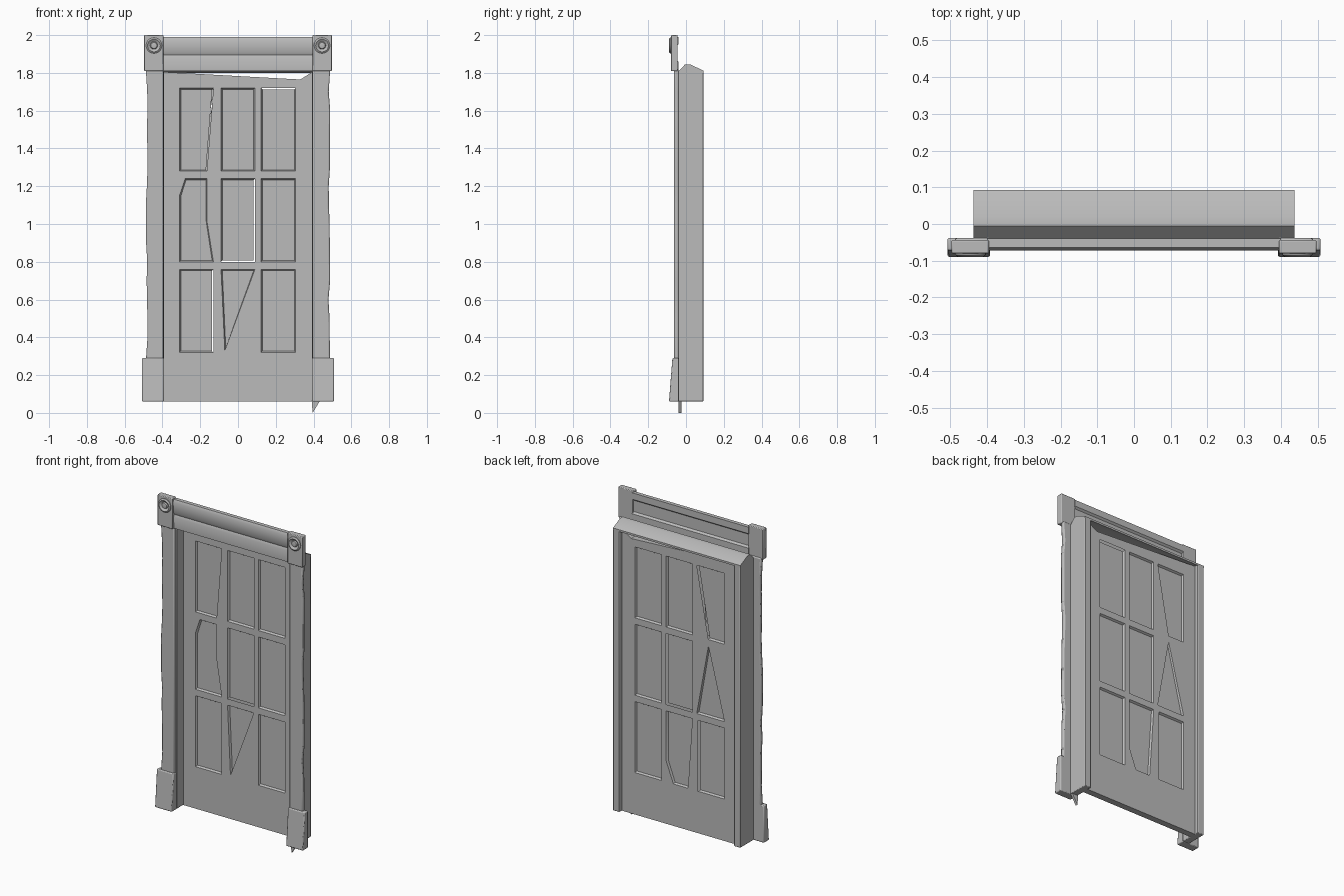
import bpy, bmesh, math, random

random.seed(4)
cube = bpy.data.objects.get("Cube")
if cube:
    bpy.data.objects.remove(cube, do_unlink=True)

grey = bpy.data.materials.new("plain grey")
grey.use_nodes = True
tone = (0.5, 0.5, 0.5, 1)
grey.diffuse_color = tone
grey.node_tree.nodes["Principled BSDF"].inputs["Base Color"].default_value = tone


def finish(name, bm, bevel=0.0):
    bmesh.ops.recalc_face_normals(bm, faces=bm.faces)
    mesh = bpy.data.meshes.new(name)
    bm.to_mesh(mesh)
    bm.free()
    mesh.materials.append(grey)
    mesh.shade_smooth()
    mesh.set_sharp_from_angle(angle=math.radians(35))
    ob = bpy.data.objects.new(name, mesh)
    bpy.context.collection.objects.link(ob)
    if bevel:
        mod = ob.modifiers.new("soft edges", 'BEVEL')
        mod.width = bevel
        mod.segments = 2
        mod.limit_method = 'ANGLE'


def prism(name, outline, axis, start, end, bevel=0.0):
    """Extrude a 2D outline along the x or y axis."""
    bm = bmesh.new()
    ends = []
    for t in (start, end):
        ends.append([bm.verts.new((t, p, q) if axis == 'x' else (p, t, q))
                     for p, q in outline])
        bm.faces.new(ends[-1])
    n = len(outline)
    for i in range(n):
        j = (i + 1) % n
        bm.faces.new((ends[0][i], ends[0][j], ends[1][j], ends[1][i]))
    finish(name, bm, bevel)


def rect(a, b, c, d):
    return [(a, c), (b, c), (b, d), (a, d)]


def rosette(name, x, z):
    """Turned ring with a centre boss."""
    bm = bmesh.new()
    profile = [(0.042, -0.07), (0.042, -0.084), (0.034, -0.09), (0.026, -0.084),
               (0.02, -0.08), (0.016, -0.087), (0, -0.09)]
    vs = [bm.verts.new((x + r, y, z)) for r, y in profile]
    es = [bm.edges.new(pair) for pair in zip(vs, vs[1:])]
    bmesh.ops.spin(bm, geom=vs + es, cent=(x, 0, z), axis=(0, 1, 0),
                   angle=math.tau, steps=20)
    bmesh.ops.remove_doubles(bm, verts=bm.verts, dist=0.0005)
    finish(name, bm)


# Door leaf: two skins with nine recessed panels each
COLS = [(-0.31, -0.13), (-0.09, 0.09), (0.122, 0.305)]
ROWS = [(0.32, 0.76), (0.80, 1.24), (1.28, 1.72)]
OUTER = [(-0.4, 0.06), (0.4, 0.06), (0.4, 1.81), (0.37, 1.79), (0.33, 1.765), (-0.4, 1.805)]

# Warped panels, keyed by column and row
FRONT_WARP = {
    (1, 0): [(-0.07, 0.33), (0.09, 0.76), (-0.09, 0.76)],
    (0, 1): [(-0.31, 0.80), (-0.13, 0.80), (-0.165, 1.02), (-0.165, 1.24),
             (-0.28, 1.24), (-0.31, 1.15)],
    (0, 2): [(-0.31, 1.28), (-0.165, 1.28), (-0.13, 1.72), (-0.31, 1.72)],
}
BACK_WARP = {
    (1, 0): [(-0.06, 0.32), (0.04, 0.32), (0.09, 0.45), (0.09, 0.76), (-0.09, 0.76)],
    (0, 1): [(-0.31, 0.80), (-0.12, 0.80), (-0.2, 1.24)],
    (0, 2): [(-0.31, 1.28), (-0.2, 1.28), (-0.12, 1.72), (-0.31, 1.72)],
}
# Rim edges left open as narrow gaps
GAPS = {(1, 1): (0, 1), (0, 0): (1,), (2, 2): (2,), (0, 2): (1,)}


def add_loop(bm, points, y):
    vs = [bm.verts.new((x, y, z)) for x, z in points]
    return vs, [bm.edges.new((vs[i - 1], vs[i])) for i in range(len(vs))]


def shrink(points, margin):
    xs, zs = zip(*points)
    cx, cz = (min(xs) + max(xs)) / 2, (min(zs) + max(zs)) / 2
    kx = 1 - 2 * margin / (max(xs) - min(xs))
    kz = 1 - 2 * margin / (max(zs) - min(zs))
    return [(cx + (x - cx) * kx, cz + (z - cz) * kz) for x, z in points]


bm = bmesh.new()
skins = []
for y_face, y_pane, warp in ((0.026, 0.038, FRONT_WARP), (0.066, 0.054, BACK_WARP)):
    rim, edges = add_loop(bm, OUTER, y_face)
    skins.append(rim)
    wells = []
    for c, (x0, x1) in enumerate(COLS):
        for r, (z0, z1) in enumerate(ROWS):
            points = warp.get((c, r), rect(x0, x1, z0, z1))
            hole, hole_edges = add_loop(bm, points, y_face)
            edges += hole_edges
            wells.append((hole, points, GAPS.get((c, r), ())))
    bmesh.ops.triangle_fill(bm, use_beauty=True, use_dissolve=False, edges=edges,
                            normal=(0, -1, 0))
    # Sloped reveals and panes
    for hole, points, gaps in wells:
        pane = [bm.verts.new((x, y_pane, z)) for x, z in shrink(points, 0.007)]
        bm.faces.new(pane)
        n = len(hole)
        for i in range(n):
            j = (i + 1) % n
            if i not in gaps:
                bm.faces.new((hole[i], hole[j], pane[j], pane[i]))
for i in range(len(OUTER)):
    bm.faces.new((skins[0][i - 1], skins[0][i], skins[1][i], skins[1][i - 1]))
finish("door_leaf", bm)

# Mirrored side parts
for side, s in (("right", -1), ("left", 1)):
    def flip(points):
        return [(s * x, z) for x, z in points]

    prism(side + "_jamb", flip(rect(0.393, 0.437, 0.06, 1.812)), 'y', -0.04, 0.092, 0.004)

    # Casing with a worn outer edge
    worn = [(0.484 + random.uniform(-0.006, 0.005), 1.8 - 0.1 * i) for i in range(1, 15)]
    casing = [(0.395, 0.27), (0.395, 1.82), (0.488, 1.82)] + worn + [(0.488, 0.27)]
    prism(side + "_casing", flip(casing), 'y', -0.063, -0.038, 0.007)

    prism(side + "_corner_block", flip(rect(0.395, 0.497, 1.81, 2.0)), 'y',
          -0.08, -0.044, 0.004)
    rosette(side + "_rosette", s * 0.445, 1.945)

    # Plinth leaning forward at the foot
    foot = [(-0.038, 0.06), (-0.09, 0.06), (-0.072, 0.29), (-0.038, 0.29)]
    prism(side + "_plinth", foot, 'x', s * 0.392, s * 0.508, 0.005)

# Peaked lintel over the jambs
prism("lintel", [(-0.04, 1.808), (-0.005, 1.845), (0.022, 1.845), (0.092, 1.812),
                 (0.092, 1.8), (0.06, 1.808)], 'x', -0.437, 0.437)

# Moulded head casing with a hollow back
prism("head_casing", [(-0.04, 1.81), (-0.064, 1.81), (-0.067, 1.88), (-0.06, 1.895),
                      (-0.067, 1.91), (-0.072, 1.975), (-0.064, 1.99), (-0.04, 1.99),
                      (-0.04, 1.95), (-0.052, 1.94), (-0.052, 1.87), (-0.04, 1.86)],
      'x', -0.4, 0.4)

# Splinter below the left plinth
prism("splinter", [(0.39, 0.065), (0.435, 0.065), (0.395, 0.0)], 'y', -0.04, -0.025)
